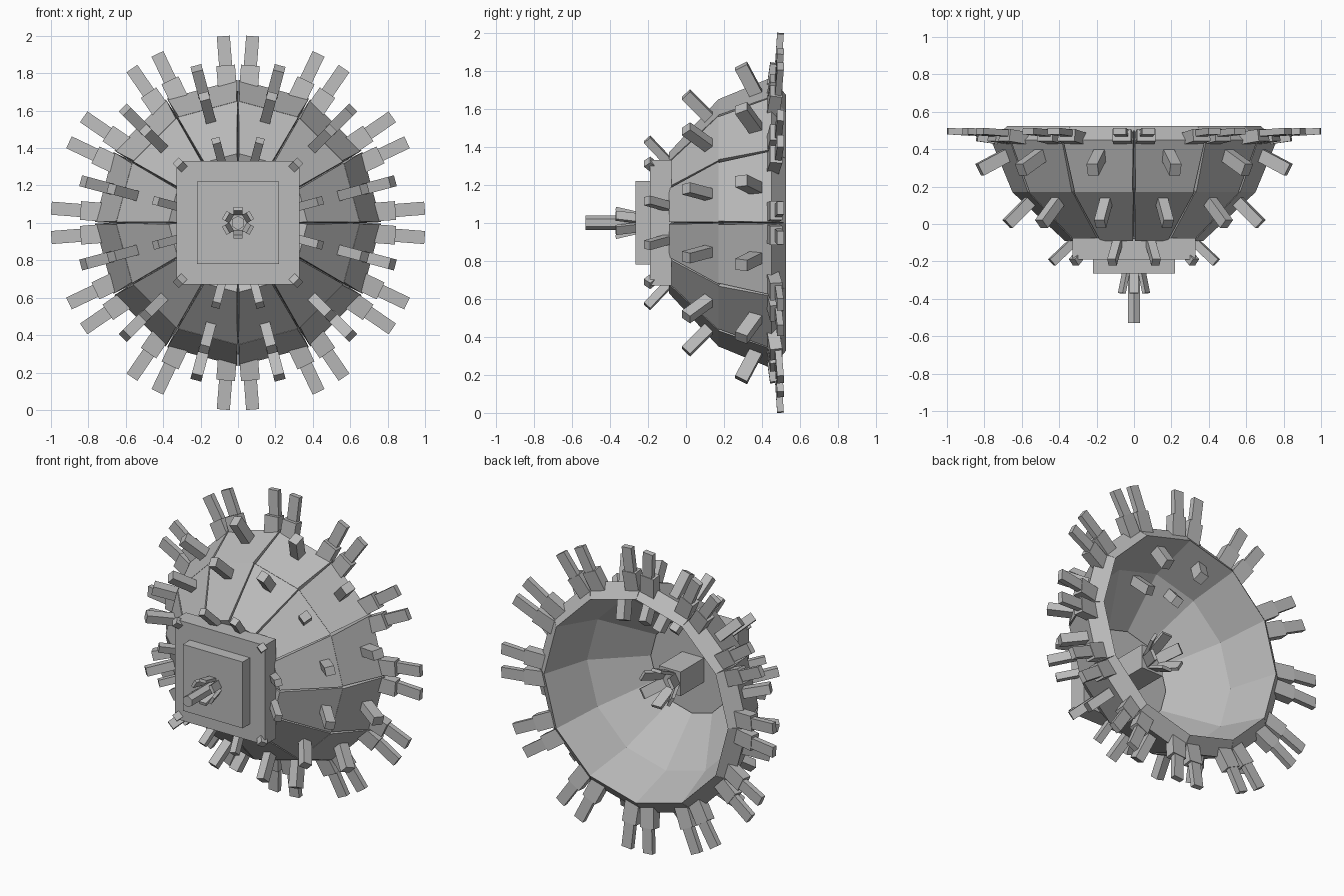
import bpy, bmesh
from math import radians, cos, sin
from mathutils import Vector, Matrix

cube = bpy.data.objects.get("Cube")
if cube:
    bpy.data.objects.remove(cube)

grey = bpy.data.materials.new("hull_grey")
grey.use_nodes = True
colour = (0.5, 0.5, 0.5, 1)
grey.diffuse_color = colour
grey.node_tree.nodes["Principled BSDF"].inputs["Base Color"].default_value = colour

SEGMENTS = 12
STEP = 360 / SEGMENTS
CENTRES = [STEP * (i + 0.5) for i in range(SEGMENTS)]


def polar(r, angle, y):
    """Point around the dish axis, which runs along y at z = 1."""
    a = radians(angle)
    return Vector((r * cos(a), y, 1 + r * sin(a)))


def finish(bm, name):
    bmesh.ops.recalc_face_normals(bm, faces=bm.faces)
    mesh = bpy.data.meshes.new(name)
    bm.to_mesh(mesh)
    bm.free()
    mesh.materials.append(grey)
    obj = bpy.data.objects.new(name, mesh)
    bpy.context.collection.objects.link(obj)
    return obj


def beam(bm, start, end, angle, width, thick):
    """Square bar from start to end; width runs around the dish."""
    axis = end - start
    z = axis.normalized()
    x = Vector((-sin(radians(angle)), 0, cos(radians(angle))))
    y = z.cross(x)
    frame = Matrix((x * width, y * thick, axis)).transposed().to_4x4()
    frame.translation = (start + end) / 2
    bmesh.ops.create_cube(bm, size=1, matrix=frame)


def block(name, half, y0, y1):
    bm = bmesh.new()
    m = Matrix.Translation((0, (y0 + y1) / 2, 1)) @ Matrix.Diagonal((2 * half, y1 - y0, 2 * half, 1))
    bmesh.ops.create_cube(bm, size=1, matrix=m)
    return finish(bm, name)


def panel_ring(name, outer, inner, gaps):
    """Ring of thick plates, grooved outside and closed inside."""
    bm = bmesh.new()
    half = STEP / 2
    for c in CENTRES:
        quads = []
        for (front, back), (g0, g1) in ((outer, gaps), (inner, (0, 0))):
            corners = [(front, g0 - half), (front, half - g0), (back, half - g1), (back, g1 - half)]
            quads.append([bm.verts.new(polar(p[0], c + da, p[1])) for p, da in corners])
        a, b = quads
        bm.faces.new(a)
        bm.faces.new(b)
        for i in range(4):
            j = (i + 1) % 4
            bm.faces.new((a[i], a[j], b[j], b[i]))
    return finish(bm, name)


# Dish shell: two rows of plates
panel_ring("front_panels", ((0.37, -0.09), (0.65, 0.17)), ((0.30, -0.06), (0.58, 0.21)), (0.9, 0.3))
panel_ring("rim_panels", ((0.65, 0.17), (0.765, 0.45)), ((0.58, 0.21), (0.675, 0.525)), (0.8, 0.3))

# Stepped front plates, closing the dish floor
block("base_plate", 0.33, -0.19, -0.075)
block("raised_plate", 0.22, -0.265, -0.18)

# Studs standing out of the plates: name, start, end, width, thickness, inner reach at the top
stud_rows = [
    ("rim_row_studs", (0.67, 0.385), (0.855, 0.29), 0.06, 0.07, (0.50, 0.473)),
    ("middle_row_studs", (0.53, 0.165), (0.70, 0.0), 0.055, 0.06, (0.41, 0.28)),
    ("front_row_studs", (0.33, -0.09), (0.455, -0.205), 0.045, 0.045, None),
]
for name, start, end, w, t, deep in stud_rows:
    bm = bmesh.new()
    for c in CENTRES:
        s = deep if deep and abs(c - 90) < STEP else start
        beam(bm, polar(s[0], c, s[1]), polar(end[0], c, end[1]), c, w, t)
    finish(bm, name)

# Rim pegs: a thick socket and a thin tip at both ends of each plate
sockets, tips = bmesh.new(), bmesh.new()
for c in CENTRES:
    for a in (c - 10.5, c + 10.5):
        beam(sockets, polar(0.70, a, 0.455), polar(0.84, a, 0.475), a, 0.10, 0.065)
        beam(tips, polar(0.82, a, 0.485), polar(1.0, a, 0.497), a, 0.07, 0.035)
finish(sockets, "rim_sockets")
finish(tips, "rim_tips")


# Flared petals around the axis
def petals(name, r0, y0, r1, y1, width):
    bm = bmesh.new()
    for i in range(6):
        a = 30 + 60 * i
        beam(bm, polar(r0, a, y0), polar(r1, a, y1), a, width, 0.02)
    return finish(bm, name)


petals("front_petals", 0.05, -0.26, 0.075, -0.37, 0.05)
petals("inner_petals", 0.05, 0.16, 0.12, 0.31, 0.07)
block("inner_box", 0.08, -0.08, 0.17)

# Central front rod
bm = bmesh.new()
bmesh.ops.create_cone(bm, cap_ends=True, segments=6, radius1=0.038, radius2=0.038, depth=0.28,
                      matrix=Matrix.Translation((0, -0.39, 1)) @ Matrix.Rotation(radians(90), 4, "X"))
finish(bm, "front_rod")
